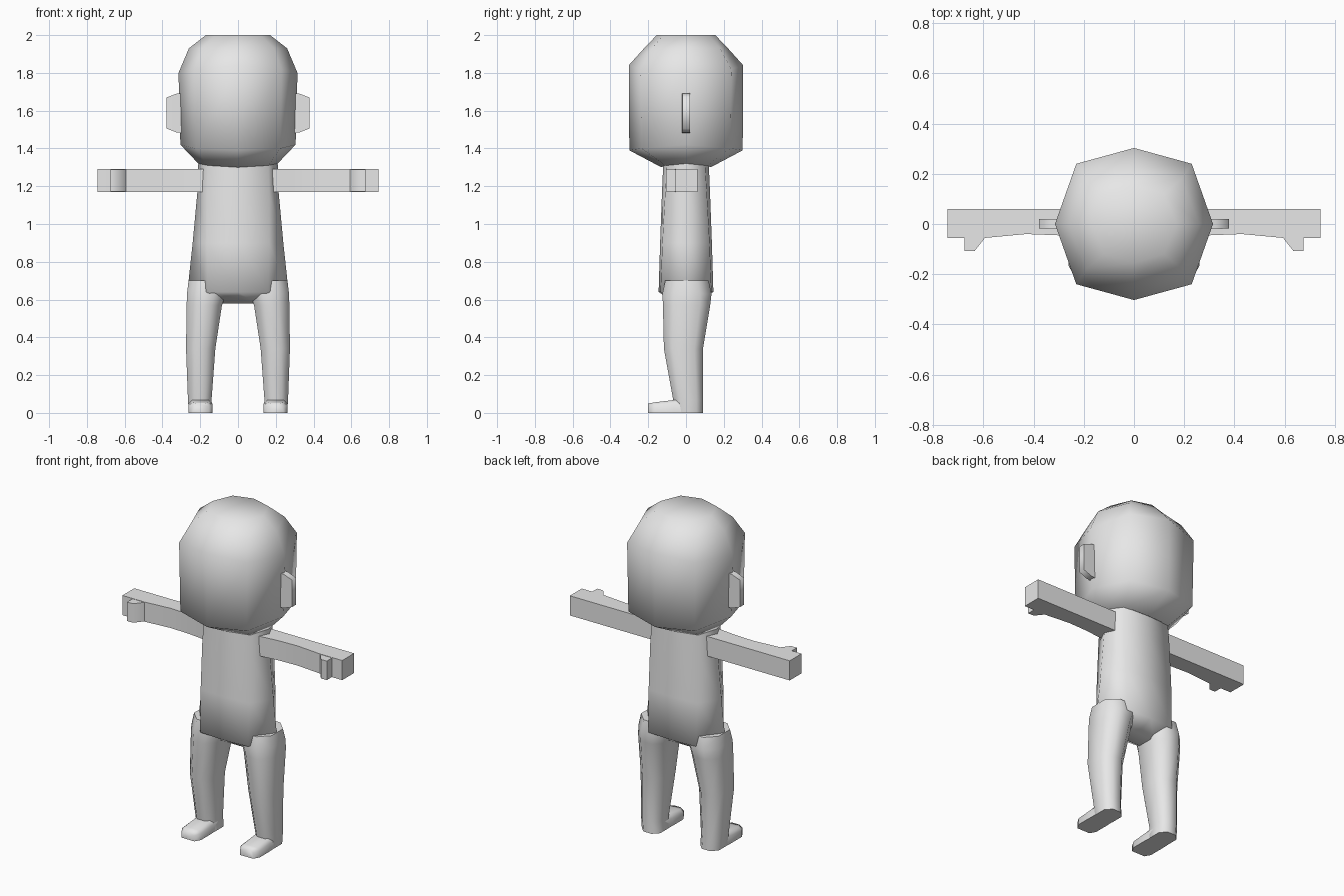
import bpy
import bmesh

if "Cube" in bpy.data.objects:
    bpy.data.objects.remove(bpy.data.objects["Cube"])

skin = bpy.data.materials.new("plain grey")
skin.diffuse_color = (0.8, 0.8, 0.8, 1)
skin.use_nodes = True
skin.node_tree.nodes["Principled BSDF"].inputs["Base Color"].default_value = skin.diffuse_color


def loft(name, rings, mirror=False, angle=1.3):
    """Bridge equal-sized rings of points, cap both ends, smooth the result."""
    bm = bmesh.new()
    vs = [[bm.verts.new(p) for p in r] for r in rings]
    n = len(vs[0])
    for a, b in zip(vs, vs[1:]):
        for i in range(n):
            j = (i + 1) % n
            bm.faces.new((a[i], a[j], b[j], b[i]))
    bm.faces.new(vs[0])
    bm.faces.new(vs[-1])
    bmesh.ops.recalc_face_normals(bm, faces=bm.faces)
    mesh = bpy.data.meshes.new(name)
    bm.to_mesh(mesh)
    bm.free()
    mesh.materials.append(skin)
    ob = bpy.data.objects.new(name, mesh)
    bpy.context.collection.objects.link(ob)
    if mirror:
        mod = ob.modifiers.new("mirror", 'MIRROR')
        mod.use_clip = False
        mod.use_mirror_merge = False
    bpy.ops.object.select_all(action='DESELECT')
    ob.select_set(True)
    bpy.context.view_layer.objects.active = ob
    bpy.ops.object.shade_smooth_by_angle(angle=angle)
    return ob


def oct_ring(side, diag, mid):
    """Eight points: side (x, z), diagonal (x, y, z), front and back (y, z)."""
    (sx, sz), (dx, dy, dz), (my, mz) = side, diag, mid
    return [(sx, 0, sz), (dx, dy, dz), (0, my, mz), (-dx, dy, dz),
            (-sx, 0, sz), (-dx, -dy, dz), (0, -my, mz), (dx, -dy, dz)]


def bevel_ring(x0, x1, y0, y1, z, c):
    """Rectangle with cut corners at height z."""
    return [(x0 + c, y0, z), (x1 - c, y0, z), (x1, y0 + c, z), (x1, y1 - c, z),
            (x1 - c, y1, z), (x0 + c, y1, z), (x0, y1 - c, z), (x0, y0 + c, z)]


def box_x(x, y0, y1, z0, z1):
    return [(x, y0, z0), (x, y1, z0), (x, y1, z1), (x, y0, z1)]


# Head: faceted octagonal block with a narrower chin and crown
loft("head", [
    oct_ring((0.21, 1.32), (0.16, 0.11, 1.31), (0.13, 1.30)),
    oct_ring((0.305, 1.42), (0.225, 0.235, 1.40), (0.30, 1.39)),
    oct_ring((0.315, 1.80), (0.23, 0.24, 1.82), (0.303, 1.84)),
    oct_ring((0.26, 1.93), (0.19, 0.18, 1.93), (0.222, 1.93)),
    oct_ring((0.17, 2.0), (0.12, 0.12, 2.0), (0.155, 2.0)),
])

# Ears: thin tapered tabs
loft("ear", [
    box_x(0.28, -0.02, 0.02, 1.48, 1.695),
    box_x(0.325, -0.02, 0.02, 1.485, 1.69),
    box_x(0.378, -0.018, 0.02, 1.505, 1.67),
], mirror=True)

# Torso: widens to the hips, with a short crotch piece underneath
loft("torso", [
    oct_ring((0.21, 1.33), (0.16, 0.10, 1.33), (0.12, 1.33)),
    oct_ring((0.215, 1.17), (0.165, 0.11, 1.17), (0.127, 1.17)),
    oct_ring((0.24, 0.90), (0.165, 0.125, 0.90), (0.137, 0.90)),
    oct_ring((0.268, 0.64), (0.16, 0.135, 0.64), (0.145, 0.64)),
    oct_ring((0.20, 0.60), (0.10, 0.05, 0.58), (0.06, 0.605)),
])

# Legs: taper down to the ankles
loft("leg", [
    bevel_ring(0.05, 0.262, -0.11, 0.12, 0.70, 0.06),
    bevel_ring(0.065, 0.27, -0.125, 0.135, 0.63, 0.06),
    bevel_ring(0.085, 0.272, -0.122, 0.128, 0.57, 0.055),
    bevel_ring(0.12, 0.275, -0.117, 0.09, 0.34, 0.045),
    bevel_ring(0.14, 0.265, -0.068, 0.09, 0.07, 0.035),
    bevel_ring(0.135, 0.26, -0.06, 0.09, 0.0, 0.035),
], mirror=True)

# Feet: wedge pointing forward with a slightly narrowed toe
loft("foot", [
    [(a, y, 0), (b, y, 0), (b, y, h * 0.7), (b - 0.02, y, h),
     (a + 0.02, y, h), (a, y, h * 0.7)]
    for y, a, b, h in ((0.03, 0.14, 0.258, 0.075), (-0.065, 0.135, 0.262, 0.068),
                       (-0.165, 0.135, 0.262, 0.056), (-0.2, 0.155, 0.242, 0.05))
], mirror=True)

# Arms: straight out to the sides, ending in blunt hands
loft("arm", [
    box_x(x, y0, 0.06, 1.17, 1.29)
    for x, y0 in ((0.17, -0.06), (0.30, -0.045), (0.43, -0.04),
                  (0.59, -0.055), (0.743, -0.055))
], mirror=True)

# Thumbs: wedges on the front of the hands
profile = [(0.59, -0.05), (0.635, -0.107), (0.675, -0.107), (0.675, -0.05)]
loft("thumb", [[(x, y, z) for x, y in profile] for z in (1.172, 1.288)],
     mirror=True)
